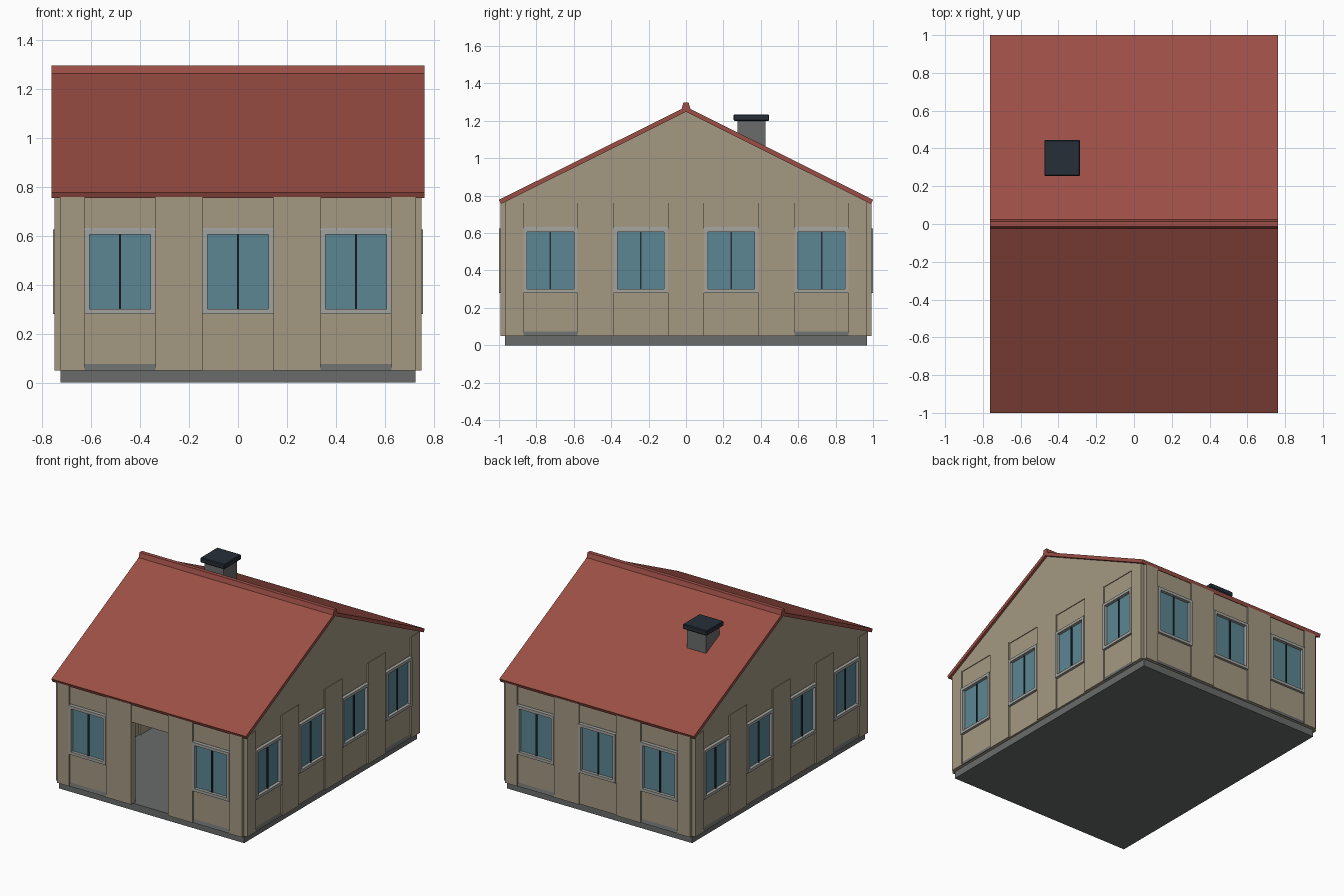
import bpy, bmesh
from math import pi
from mathutils import Matrix, Vector

if "Cube" in bpy.data.objects:
    bpy.data.objects.remove(bpy.data.objects["Cube"])


def material(name, rgb):
    m = bpy.data.materials.new(name)
    m.diffuse_color = (*rgb, 1)
    m.use_nodes = True
    m.node_tree.nodes["Principled BSDF"].inputs["Base Color"].default_value = m.diffuse_color
    return m


WALL = material("plaster", (0.37, 0.315, 0.225))
ROOF = material("roof_red", (0.33, 0.078, 0.06))
GLASS = material("glass", (0.105, 0.24, 0.295))
STONE = material("stone", (0.14, 0.15, 0.145))
TRIM = material("trim", (0.36, 0.36, 0.34))
DARK = material("slate", (0.02, 0.028, 0.04))


def link(name, mesh, matrix=None):
    ob = bpy.data.objects.new(name, mesh)
    bpy.context.collection.objects.link(ob)
    if matrix:
        ob.matrix_world = matrix
    return ob


def boxes(name, mat, *bounds):
    """One mesh made of boxes given as (x0, x1, y0, y1, z0, z1)."""
    bm = bmesh.new()
    for x0, x1, y0, y1, z0, z1 in bounds:
        c = Vector((x0 + x1, y0 + y1, z0 + z1)) / 2
        size = Matrix.Diagonal((x1 - x0, y1 - y0, z1 - z0, 1))
        bmesh.ops.create_cube(bm, size=1, matrix=Matrix.Translation(c) @ size)
    me = bpy.data.meshes.new(name)
    bm.to_mesh(me)
    bm.free()
    me.materials.append(mat)
    return me


def prism(name, mat, profile, x0, x1):
    """Profile of (y, z) points extruded along x."""
    bm = bmesh.new()
    face = bm.faces.new([bm.verts.new((x0, y, z)) for y, z in profile])
    new = bmesh.ops.extrude_face_region(bm, geom=[face])["geom"]
    bmesh.ops.translate(bm, vec=(x1 - x0, 0, 0),
                        verts=[v for v in new if isinstance(v, bmesh.types.BMVert)])
    bmesh.ops.recalc_face_normals(bm, faces=bm.faces)
    me = bpy.data.meshes.new(name)
    bm.to_mesh(me)
    bm.free()
    me.materials.append(mat)
    return me


def border(x, z0, z1, w, y0, y1):
    """Four boxes forming a rectangular frame."""
    return [(-x, -x + w, y0, y1, z0, z1), (x - w, x, y0, y1, z0, z1),
            (-x + w, x - w, y0, y1, z0, z0 + w), (-x + w, x - w, y0, y1, z1 - w, z1)]


# Foundation slab
HX, HY, Z0, TOP = 0.725, 0.967, 0.05, 0.765
link("foundation", boxes("foundation", STONE, (-HX, HX, -HY, HY, 0, Z0)))

# Wall module, outward is -y: posts, infill, window frame, glass
T, P = 0.2417, 0.145
posts = boxes("wall_posts", WALL, (-T, -P, -0.025, 0.025, Z0, TOP),
              (P, T, -0.025, 0.025, Z0, TOP))
lintel = (-P, P, -0.015, 0.015, 0.63, TOP)
infill = boxes("wall_infill", WALL, lintel, (-P, P, -0.015, 0.015, Z0, 0.28))
over_door = boxes("door_lintel", WALL, lintel)
frame = boxes("window_frame", TRIM, *border(P, 0.28, 0.625, 0.02, -0.032, 0.032))
mullion = boxes("window_mullion", DARK, (-0.004, 0.004, -0.018, 0.018, 0.3, 0.605))
glass = boxes("window_glass", GLASS, (-0.125, 0.125, -0.01, 0.01, 0.3, 0.605))
skirt = prism("wall_skirt", STONE, [(-0.015, Z0), (-0.022, Z0), (-0.015, 0.075)], -P, P)

# Four walls: rotation, distance from the centre, number of modules
for side, angle, dist, count in (("front", 0, HY, 3), ("right", pi / 2, HX, 4),
                                 ("back", pi, HY, 3), ("left", -pi / 2, HX, 4)):
    for i in range(count):
        off = (i - (count - 1) / 2) * 2 * T
        m = Matrix.Rotation(angle, 4, 'Z') @ Matrix.Translation((off, -dist, 0))
        tag = f"{side}_{i + 1}"
        link("posts_" + tag, posts, m)
        if side == "front" and i == 1:
            link("door_lintel", over_door, m)
            continue
        link("infill_" + tag, infill, m)
        link("window_frame_" + tag, frame, m)
        link("window_mullion_" + tag, mullion, m)
        link("window_glass_" + tag, glass, m)
        if i in (0, count - 1):
            link("skirt_" + tag, skirt, m)

# Gable ends with the flat wall head below
for s, name in ((-1, "gable_left"), (1, "gable_right")):
    link(name, prism(name, WALL, [(-HY, 0.76), (HY, 0.76), (HY, 0.78), (0, 1.255), (-HY, 0.78)],
                     s * 0.705, s * 0.745))

# Roof slopes and ridge cap
link("roof", prism("roof", ROOF, [(-1, 0.778), (0, 1.275), (1, 0.778), (0.99, 0.755),
                                  (0, 1.248), (-0.99, 0.755)], -0.762, 0.762))
link("ridge_cap", prism("ridge_cap", ROOF, [(-0.026, 1.255), (-0.014, 1.297),
                                            (0.014, 1.297), (0.026, 1.255)], -0.762, 0.762))

# Chimney and its cap
link("chimney", boxes("chimney", STONE, (-0.455, -0.305, 0.275, 0.425, 1.03, 1.205)))
cap = link("chimney_cap", boxes("chimney_cap", DARK, (-0.475, -0.285, 0.255, 0.445, 1.2, 1.235)))
bevel = cap.modifiers.new("bevel", 'BEVEL')
bevel.width, bevel.segments = 0.005, 1
